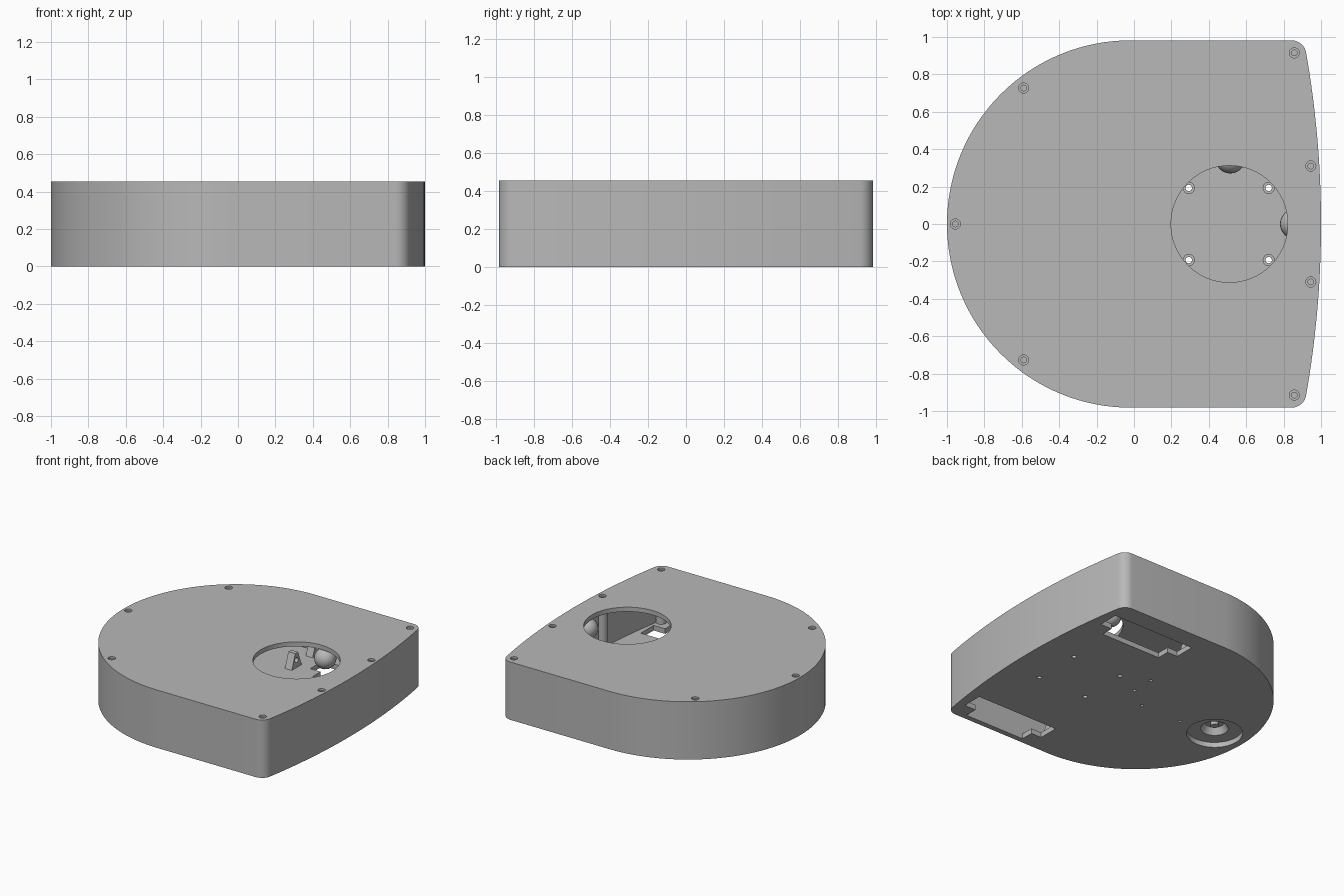
import bpy, bmesh, math
from mathutils import Matrix

if "Cube" in bpy.data.objects:
    bpy.data.objects.remove(bpy.data.objects["Cube"])

grey = bpy.data.materials.new("light_grey")
grey.diffuse_color = (0.48, 0.48, 0.48, 1)
grey.use_nodes = True
grey.node_tree.nodes["Principled BSDF"].inputs["Base Color"].default_value = grey.diffuse_color
H, FLOOR, LID, WALL = 0.455, 0.04, 0.035, 0.04


def finish(bm, name):
    bmesh.ops.recalc_face_normals(bm, faces=bm.faces)
    me = bpy.data.meshes.new(name)
    bm.to_mesh(me)
    bm.free()
    ob = bpy.data.objects.new(name, me)
    bpy.context.collection.objects.link(ob)
    me.materials.append(grey)
    return ob


def prism(name, pts, z0, z1):
    bm = bmesh.new()
    f = bm.faces.new([bm.verts.new((x, y, z0)) for x, y in pts])
    ext = bmesh.ops.extrude_face_region(bm, geom=[f])["geom"]
    bmesh.ops.translate(bm, vec=(0, 0, z1 - z0),
                        verts=[v for v in ext if isinstance(v, bmesh.types.BMVert)])
    return finish(bm, name)


def cone(name, x, y, z0, z1, r0, r1=None, seg=24):
    bm = bmesh.new()
    bmesh.ops.create_cone(bm, cap_ends=True, segments=seg, radius1=r0,
                          radius2=r0 if r1 is None else r1, depth=z1 - z0,
                          matrix=Matrix.Translation((x, y, (z0 + z1) / 2)))
    return finish(bm, name)


def combine(target, other, op):
    m = target.modifiers.new("cut", 'BOOLEAN')
    m.operation, m.object, m.solver = op, other, 'EXACT'
    bpy.context.view_layer.objects.active = target
    bpy.ops.object.modifier_apply(modifier=m.name)
    bpy.data.objects.remove(other)


def arc(cx, cy, r, a0, a1, n):
    return [(cx + r * math.cos(math.radians(a0 + (a1 - a0) * i / n)),
             cy + r * math.sin(math.radians(a0 + (a1 - a0) * i / n))) for i in range(n + 1)]


def outline(t):
    """Round back, straight sides, filleted corners, slightly bowed nose."""
    R, f, w = 5.3, 0.08, 0.982
    cy = w - f
    cx = 1 - R + math.sqrt((R - f) ** 2 - cy ** 2)
    a = math.degrees(math.asin(cy / (R - f)))
    pts = arc(w - 1, 0, w - t, 90, 270, 64)
    pts += arc(cx, -cy, f - t, -90, -a, 10)
    pts += arc(1 - R, 0, R - t, -a, a, 24)[1:-1]
    pts += arc(cx, cy, f - t, a, 90, 10)
    return pts


# Hollow shell
body = prism("body", outline(0), 0, H)
combine(body, prism("cavity", outline(WALL), FLOOR, H - LID), 'DIFFERENCE')

# Screw columns, standoffs and caster pad inside
screws = [(-0.955, 0)] + [(x, s * y) for s in (1, -1)
                          for x, y in ((-0.59, 0.727), (0.857, 0.915), (0.945, 0.31))]
standoffs = [(x, y) for x in (0.293, 0.72) for y in (-0.193, 0.193)]
board_holes = [(0.08, 0.1), (0.08, 0.28), (-0.1, -0.03), (-0.45, -0.03)]
for x, y in screws:
    combine(body, cone("column", x, y, FLOOR / 2, H - LID / 2, 0.038), 'UNION')
for x, y in standoffs + board_holes:
    combine(body, cone("standoff", x, y, FLOOR / 2, 0.1, 0.032), 'UNION')
combine(body, cone("pad", -0.75, 0, FLOOR / 2, 0.14, 0.225, seg=48), 'UNION')

# Lid opening and countersunk screw holes
combine(body, cone("opening", 0.51, 0, H - 0.1, H + 0.1, 0.312, seg=64), 'DIFFERENCE')
for x, y in screws:
    combine(body, cone("head", x, y, H - 0.015, H + 0.02, 0.027), 'DIFFERENCE')
    combine(body, cone("bore", x, y, H - 0.15, H, 0.015), 'DIFFERENCE')
for x, y in standoffs:
    combine(body, cone("bore", x, y, -0.1, 0.2, 0.017), 'DIFFERENCE')
for x, y in board_holes:
    combine(body, cone("bore", x, y, -0.1, 0.2, 0.012), 'DIFFERENCE')

# Stepped wheel slots through the floor
for dy in (0, -1.51):
    slot = [(0.16, 0.83), (0.16, 0.67), (0.25, 0.67), (0.25, 0.57),
            (0.77, 0.57), (0.77, 0.67), (0.87, 0.67), (0.87, 0.83)]
    combine(body, prism("slot", [(x, y + dy) for x, y in slot], -0.1, 0.06), 'DIFFERENCE')

# Caster recess with a deeper dished socket
combine(body, cone("recess", -0.75, 0, -0.1, 0.04, 0.2, seg=48), 'DIFFERENCE')
combine(body, cone("socket", -0.75, 0, 0.03, 0.09, 0.105, 0.07, seg=32), 'DIFFERENCE')
stud = cone("caster_stud", -0.75, 0, 0.06, 0.1, 0.028)

# Triangular motor brackets beside the slots
brackets = []
for y in (0.63, 0.89, -0.88, -0.62):
    bm = bmesh.new()
    prof = [(-0.065, 0.03), (0.065, 0.03), (0.018, 0.155), (-0.018, 0.155)]
    f = bm.faces.new([bm.verts.new((0.01, y + a, z)) for a, z in prof])
    ext = bmesh.ops.extrude_face_region(bm, geom=[f])["geom"]
    bmesh.ops.translate(bm, vec=(0.06, 0, 0),
                        verts=[v for v in ext if isinstance(v, bmesh.types.BMVert)])
    bracket = finish(bm, "motor_bracket")
    bm = bmesh.new()
    bmesh.ops.create_cone(bm, cap_ends=True, segments=16, radius1=0.02, radius2=0.02, depth=0.3,
                          matrix=Matrix.Translation((0.04, y, 0.1)) @ Matrix.Rotation(math.pi / 2, 4, 'Y'))
    combine(bracket, finish(bm, "bore"), 'DIFFERENCE')
    brackets.append(bracket)

# Rounded bumps under the rim of the opening
bumps = []
for x, y in ((0.515, 0.35), (0.86, 0)):
    bm = bmesh.new()
    bmesh.ops.create_uvsphere(bm, u_segments=24, v_segments=12, radius=0.08,
                              matrix=Matrix.Translation((x, y, 0.34)))
    bumps.append(finish(bm, "rim_bump"))

# Smooth curved walls, keep edges sharp
for ob in [body, stud] + brackets + bumps:
    bpy.ops.object.select_all(action='DESELECT')
    ob.select_set(True)
    bpy.context.view_layer.objects.active = ob
    bpy.ops.object.shade_smooth_by_angle(angle=math.radians(30))
